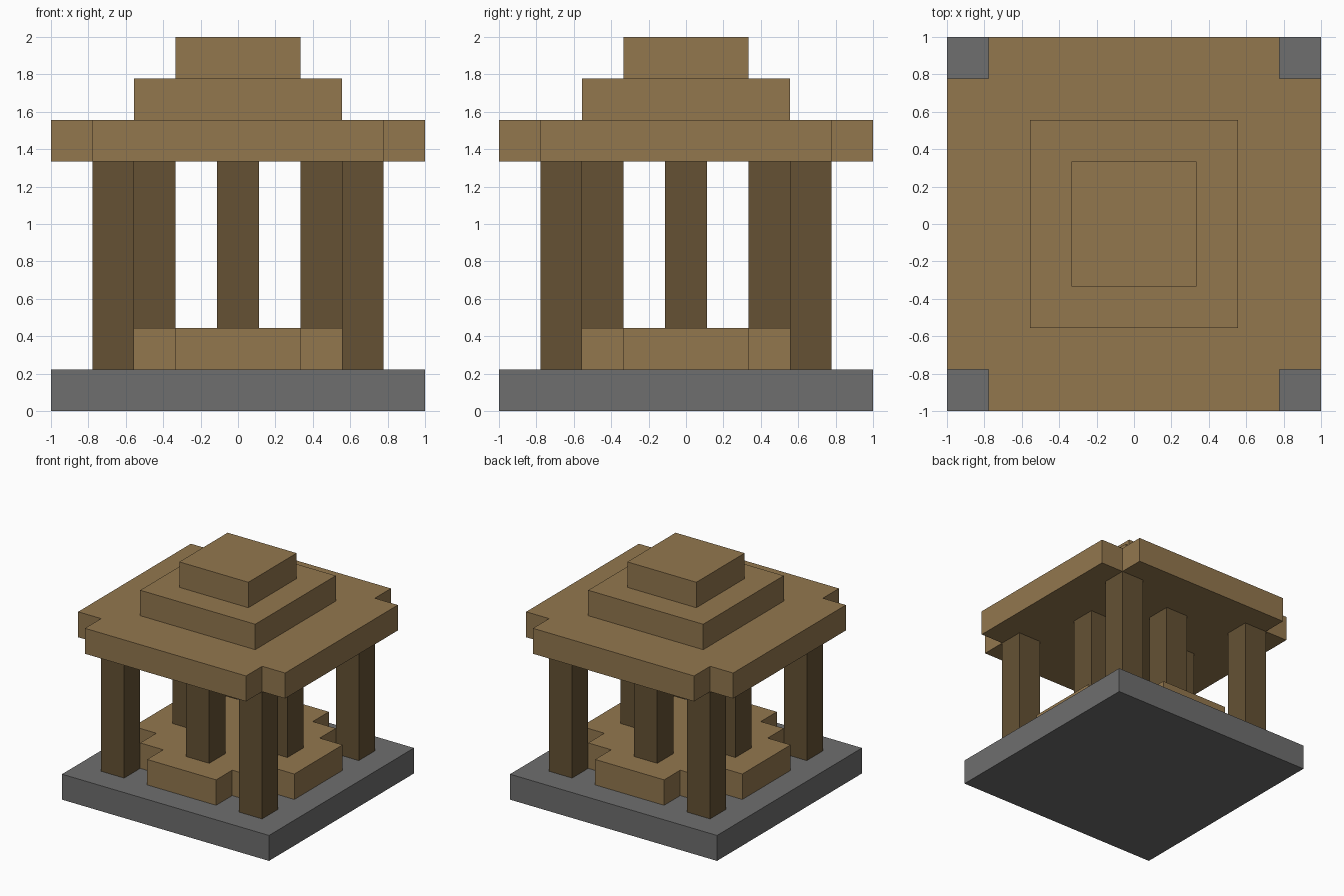
import bpy
import bmesh

U = 2 / 9  # one building block

cube = bpy.data.objects.get("Cube")
if cube:
    bpy.data.objects.remove(cube, do_unlink=True)


def material(name, rgb):
    mat = bpy.data.materials.new(name)
    mat.use_nodes = True
    mat.diffuse_color = (*rgb, 1)
    mat.node_tree.nodes["Principled BSDF"].inputs["Base Color"].default_value = (*rgb, 1)
    return mat


stone = material("grey stone", (0.156, 0.156, 0.156))
plank = material("light wood", (0.29, 0.185, 0.076))
log = material("dark wood", (0.128, 0.083, 0.034))


def prism(name, outline, low, high, mat, at=(0, 0)):
    """Extrude an outline, measured in blocks, from one level to another."""
    bm = bmesh.new()
    verts = [bm.verts.new(((x + at[0]) * U, (y + at[1]) * U, low * U)) for x, y in outline]
    face = bm.faces.new(verts)
    top = bmesh.ops.extrude_face_region(bm, geom=[face])["geom"]
    moved = [v for v in top if isinstance(v, bmesh.types.BMVert)]
    bmesh.ops.translate(bm, verts=moved, vec=(0, 0, (high - low) * U))
    bmesh.ops.recalc_face_normals(bm, faces=bm.faces)
    mesh = bpy.data.meshes.new(name)
    bm.to_mesh(mesh)
    bm.free()
    mesh.materials.append(mat)
    obj = bpy.data.objects.new(name, mesh)
    bpy.context.collection.objects.link(obj)
    return obj


def stepped(corner):
    """Turn the points of one corner about the centre to close the outline."""
    points = []
    for _ in range(4):
        points += corner
        corner = [(-y, x) for x, y in corner]
    return points


def square(size):
    return stepped([(size / 2, size / 2)])


# Ground slab and stepped floor
prism("base_slab", square(9), 0, 1, stone)
floor_corner = [(3.5, 1.5), (2.5, 1.5), (2.5, 2.5), (1.5, 2.5), (1.5, 3.5)]
prism("floor_platform", stepped(floor_corner), 1, 2, plank)

# Corner posts on the slab, inner posts on the floor
for i, spot in enumerate(stepped([(3, 3)])):
    prism(f"corner_post_{i + 1}", square(1), 1, 6, log, spot)
for i, spot in enumerate(stepped([(2, 0)])):
    prism(f"inner_post_{i + 1}", square(1), 2, 6, log, spot)

# Roof tiers, the lowest with notched corners
prism("roof_eaves", stepped([(4.5, 3.5), (3.5, 3.5), (3.5, 4.5)]), 6, 7, plank)
prism("roof_middle", square(5), 7, 8, plank)
prism("roof_cap", square(3), 8, 9, plank)
